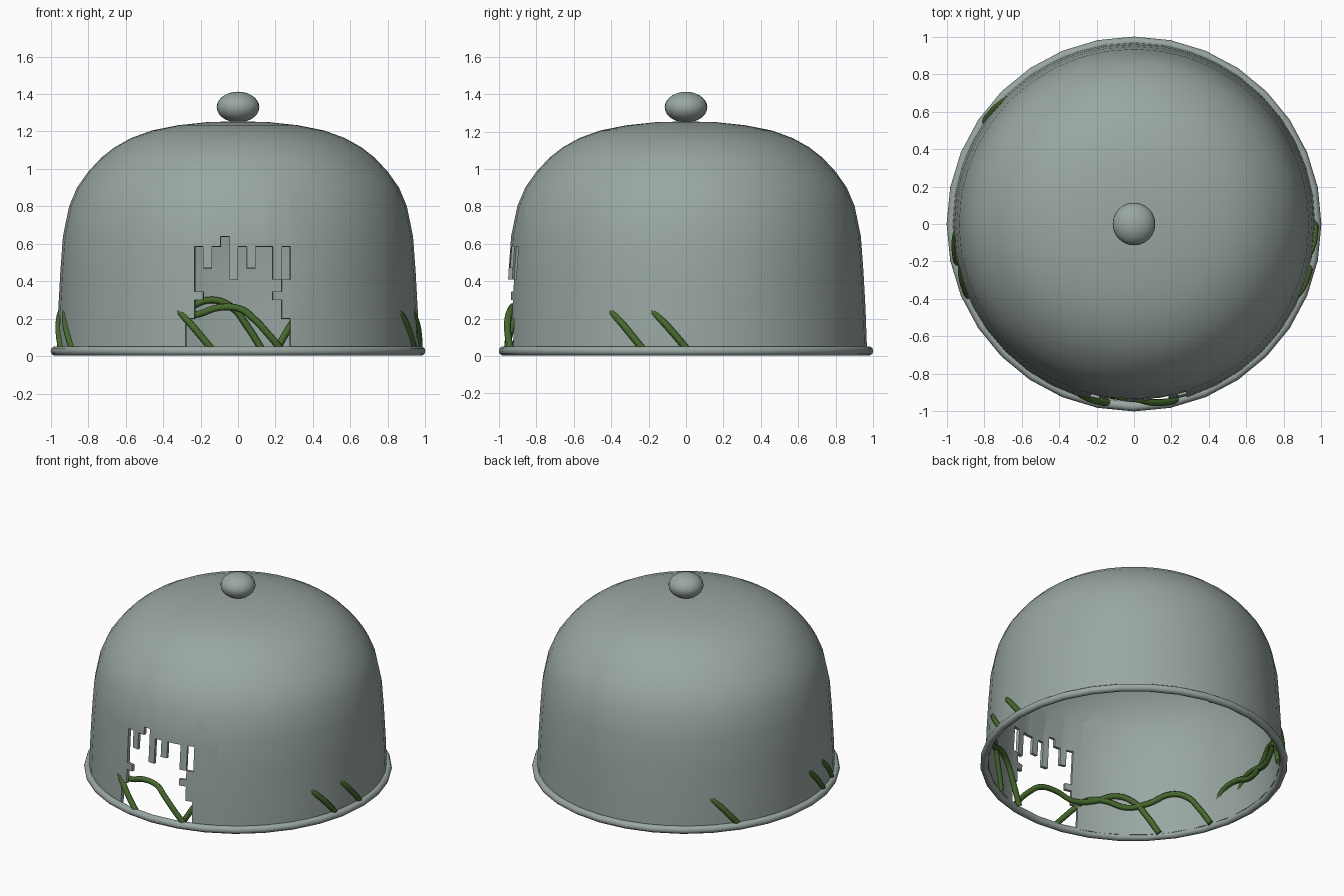
import bpy, bmesh, math
from mathutils import Vector

if "Cube" in bpy.data.objects:
    bpy.data.objects.remove(bpy.data.objects["Cube"], do_unlink=True)


def material(name, rgb):
    m = bpy.data.materials.new(name)
    m.use_nodes = True
    m.diffuse_color = (*rgb, 1)
    bsdf = m.node_tree.nodes["Principled BSDF"]
    bsdf.inputs["Base Color"].default_value = (*rgb, 1)
    bsdf.inputs["Roughness"].default_value = 0.7
    return m


STONE = material("grey_green_stone", (0.32, 0.385, 0.36))
VINE = material("vine_green", (0.06, 0.14, 0.025))


def finish(obj, name, mat, angle=40):
    obj.name = name
    obj.data.materials.append(mat)
    bpy.ops.object.select_all(action="DESELECT")
    obj.select_set(True)
    bpy.context.view_layer.objects.active = obj
    for mod in list(obj.modifiers):
        bpy.ops.object.modifier_apply(modifier=mod.name)
    bpy.ops.object.shade_smooth_by_angle(angle=math.radians(angle))


# Domed shell: lathe a profile of (radius, height)
profile = [(0.968, 0.03), (0.96, 0.25), (0.949, 0.45), (0.935, 0.64), (0.902, 0.8),
           (0.86, 0.9), (0.80, 0.985), (0.73, 1.06), (0.66, 1.115), (0.57, 1.165),
           (0.46, 1.205), (0.32, 1.233), (0.16, 1.25), (0, 1.254)]
bm = bmesh.new()
verts = [bm.verts.new((r, 0, z)) for r, z in profile]
edges = [bm.edges.new(pair) for pair in zip(verts, verts[1:])]
bmesh.ops.spin(bm, geom=verts + edges, cent=(0, 0, 0), axis=(0, 0, 1),
               angle=math.tau, steps=40, use_duplicate=False)
bmesh.ops.remove_doubles(bm, verts=bm.verts, dist=0.0005)

# Ragged front opening: open height ranges for each column of blocks
LEFT, STEP = -0.28, 0.0467
tab = (0.30, 0.345)
columns = [[(0, 0.2)], [(0, tab[0]), (tab[1], 0.585)], [(0, 0.47)], [(0, 0.585)],
           [(0, 0.64)], [(0, 0.41)], [(0, 0.585)], [(0, 0.47)], [(0, 0.585)],
           [(0, 0.585)], [(0, tab[0]), (tab[1], 0.41)], [(0, 0.2), (0.41, 0.585)]]
levels = sorted({z for col in columns for span in col for z in span if z > 0})
cuts = [((LEFT + i * STEP, 0, 0), (1, 0, 0)) for i in range(len(columns) + 1)]
cuts += [((0, 0, z), (0, 0, 1)) for z in levels]


def in_front(f):
    c = f.calc_center_median()
    return c.y < -0.5 and abs(c.x) < 0.42 and min(v.co.z for v in f.verts) < 0.645


for co, normal in cuts:
    faces = [f for f in bm.faces if in_front(f)]
    geom = set(faces)
    for f in faces:
        geom.update(f.edges)
        geom.update(f.verts)
    bmesh.ops.bisect_plane(bm, geom=list(geom), dist=0.0001, plane_co=co, plane_no=normal)


def is_open(f):
    c = f.calc_center_median()
    i = math.floor((c.x - LEFT) / STEP)
    return (c.y < 0 and 0 <= i < len(columns)
            and any(a < c.z < b for a, b in columns[i]))


bmesh.ops.delete(bm, geom=[f for f in bm.faces if is_open(f)], context="FACES")
bmesh.ops.recalc_face_normals(bm, faces=bm.faces)
# Make sure the shell faces outward
if sum(f.normal.dot(f.calc_center_median()) for f in bm.faces) < 0:
    bmesh.ops.reverse_faces(bm, faces=bm.faces)
mesh = bpy.data.meshes.new("dome_shell")
bm.to_mesh(mesh)
bm.free()
dome = bpy.data.objects.new("dome_shell", mesh)
bpy.context.collection.objects.link(dome)
wall = dome.modifiers.new("wall", "SOLIDIFY")
wall.thickness = 0.022
wall.offset = -1
finish(dome, "dome_shell", STONE)

# Rolled rim at the base
bpy.ops.mesh.primitive_torus_add(major_radius=0.975, minor_radius=0.026, major_segments=32,
                                 minor_segments=10, location=(0, 0, 0.027))
finish(bpy.context.object, "base_rim", STONE, 60)

# Knob on top
bpy.ops.mesh.primitive_uv_sphere_add(segments=24, ring_count=14, radius=1,
                                     location=(0, 0, 1.33))
knob = bpy.context.object
knob.scale = (0.114, 0.114, 0.082)
finish(knob, "top_knob", STONE)

# Vines: each sprouts at the rim, passes through the wall and trails inside
trail = [(0, 0.965, 0.03), (4, 0.966, 0.11), (9, 0.955, 0.2), (13, 0.935, 0.25),
         (20, 0.925, 0.26), (29, 0.925, 0.22), (38, 0.925, 0.25), (47, 0.92, 0.3),
         (54, 0.925, 0.26), (59, 0.93, 0.16), (64, 0.94, 0.03)]


def vine(number, base):
    curve = bpy.data.curves.new("vine", "CURVE")
    curve.dimensions = "3D"
    curve.bevel_depth = 0.019
    curve.bevel_resolution = 2
    curve.resolution_u = 5
    curve.use_fill_caps = True
    spline = curve.splines.new("BEZIER")
    spline.bezier_points.add(len(trail) - 1)
    for p, (offset, r, z) in zip(spline.bezier_points, trail):
        a = math.radians(base - offset)
        p.co = Vector((r * math.cos(a), r * math.sin(a), z))
        p.handle_left_type = p.handle_right_type = "AUTO"
    temp = bpy.data.objects.new("vine_path", curve)
    bpy.context.collection.objects.link(temp)
    bpy.context.view_layer.update()
    tube = bpy.data.meshes.new_from_object(temp.evaluated_get(
        bpy.context.evaluated_depsgraph_get()))
    bpy.data.objects.remove(temp, do_unlink=True)
    tube.materials.clear()
    obj = bpy.data.objects.new("vine", tube)
    bpy.context.collection.objects.link(obj)
    finish(obj, f"vine_{number}", VINE, 60)


for n, base in enumerate((284, 262, 204, 193, 146, 0.6, -13.5), 1):
    vine(n, base)
